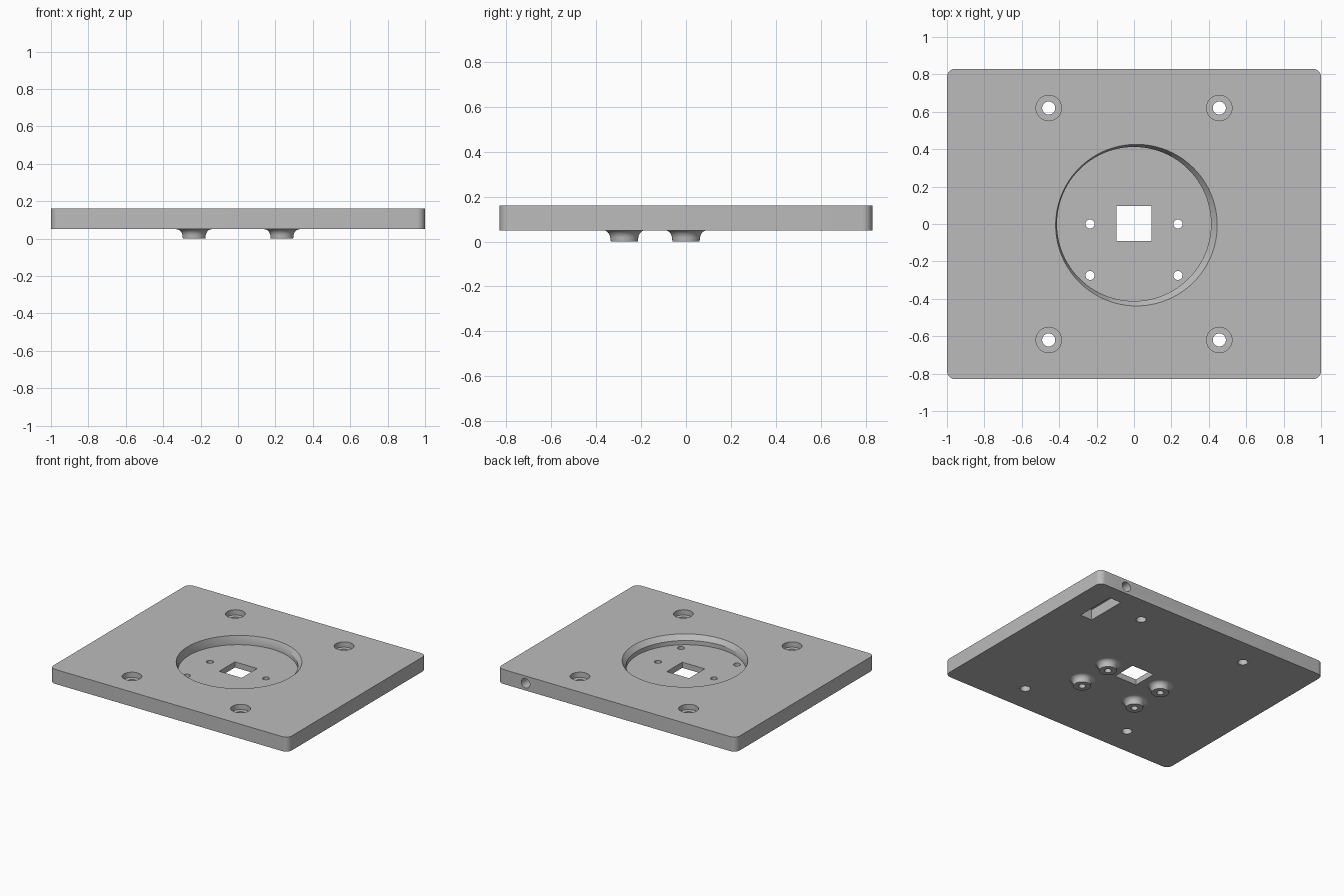
import bpy, bmesh, math
from mathutils import Matrix, Vector

cube = bpy.data.objects.get("Cube")
if cube:
    bpy.data.objects.remove(cube, do_unlink=True)

grey = bpy.data.materials.new("plain grey")
grey.use_nodes = True
colour = (0.5, 0.5, 0.5, 1)
grey.diffuse_color = colour
grey.node_tree.nodes["Principled BSDF"].inputs["Base Color"].default_value = colour

BOTTOM, TOP, FLOOR = 0.05, 0.16, 0.093


def finish(name, bm):
    bmesh.ops.recalc_face_normals(bm, faces=bm.faces)
    mesh = bpy.data.meshes.new(name)
    bm.to_mesh(mesh)
    bm.free()
    mesh.materials.append(grey)
    obj = bpy.data.objects.new(name, mesh)
    bpy.context.collection.objects.link(obj)
    return obj


def loft(name, rings, sides=48, closed=False):
    """Join circles (radius, z, x, y); cap the ends, or loop back to the first."""
    bm = bmesh.new()
    loops = []
    for r, z, x, y in rings:
        angles = [math.tau * i / sides for i in range(sides)]
        loops.append([bm.verts.new((x + r * math.cos(a), y + r * math.sin(a), z)) for a in angles])
    for a, b in zip(loops, loops[1:]):
        for i in range(sides):
            j = (i + 1) % sides
            bm.faces.new((a[i], a[j], b[j], b[i]))
    if not closed:
        bm.faces.new(loops[0])
        bm.faces.new(loops[-1])
    return finish(name, bm)


def box(name, low, high, radius=0):
    low, high = Vector(low), Vector(high)
    bm = bmesh.new()
    bmesh.ops.create_cube(bm, size=1)
    bmesh.ops.scale(bm, vec=high - low, verts=bm.verts)
    bmesh.ops.translate(bm, vec=(low + high) / 2, verts=bm.verts)
    if radius:
        upright = [e for e in bm.edges
                   if abs(e.verts[0].co.z - e.verts[1].co.z) > 0.01]
        bmesh.ops.bevel(bm, geom=upright, offset=radius, segments=8,
                        profile=0.5, affect='EDGES')
    return finish(name, bm)


def smooth(obj):
    bpy.ops.object.select_all(action='DESELECT')
    obj.select_set(True)
    bpy.context.view_layer.objects.active = obj
    bpy.ops.object.shade_smooth_by_angle(angle=math.radians(30))


# Rounded rectangular plate
plate = box("plate", (-1, -0.83, BOTTOM), (1, 0.83, TOP), 0.045)

# Round pocket with a slightly offset sloping rim, and its square opening
cutters = [
    loft("pocket_cutter", [(0.412, FLOOR, 0, 0), (0.412, 0.125, 0, 0),
                           (0.432, TOP, 0.013, -0.006),
                           (0.432, 0.2, 0.013, -0.006)], 96),
    box("square_cutter", (-0.094, -0.09, 0), (0.094, 0.097, 0.2)),
    # Slot underneath and the cable hole leading to it from the back edge
    box("slot_cutter", (0.715, 0.40, 0), (0.815, 0.71, 0.13)),
]
cable = loft("cable_cutter", [(0.036, -0.15, 0, 0), (0.036, 0.15, 0, 0)], 32)
cable.data.transform(Matrix.Translation((0.765, 0.8, 0.105)) @ Matrix.Rotation(math.pi / 2, 4, 'X'))
cutters.append(cable)

# Counterbored mounting holes
for x in (-0.456, 0.456):
    for y in (-0.62, 0.62):
        cutters.append(loft("mount_cutter", [(0.035, 0, x, y), (0.035, 0.12, x, y),
                                             (0.068, 0.12, x, y), (0.068, 0.2, x, y)]))

# Flared hollow bosses with screw holes through the pocket floor
flare = [(0.06, 0)] + [
    (0.095 - 0.033 * math.cos(t), 0.012 + 0.038 * math.sin(t))
    for t in (math.pi / 2 * i / 10 for i in range(11))]
profile = [(0.024, BOTTOM), (0.024, 0)] + flare
for side, x in (("right", -0.235), ("left", 0.235)):
    for end, y in (("front", -0.275), ("back", 0.0)):
        cutters.append(loft("screw_cutter", [(0.024, 0, x, y), (0.024, 0.12, x, y)]))
        smooth(loft(f"{end}_{side}_boss", [(r, z, x, y) for r, z in profile], closed=True))

# Cut the plate and discard the cutters
for cutter in cutters:
    mod = plate.modifiers.new("cut", 'BOOLEAN')
    mod.operation = 'DIFFERENCE'
    mod.solver = 'EXACT'
    mod.object = cutter
    bpy.context.view_layer.objects.active = plate
    bpy.ops.object.modifier_apply(modifier=mod.name)
    bpy.data.objects.remove(cutter, do_unlink=True)
smooth(plate)
